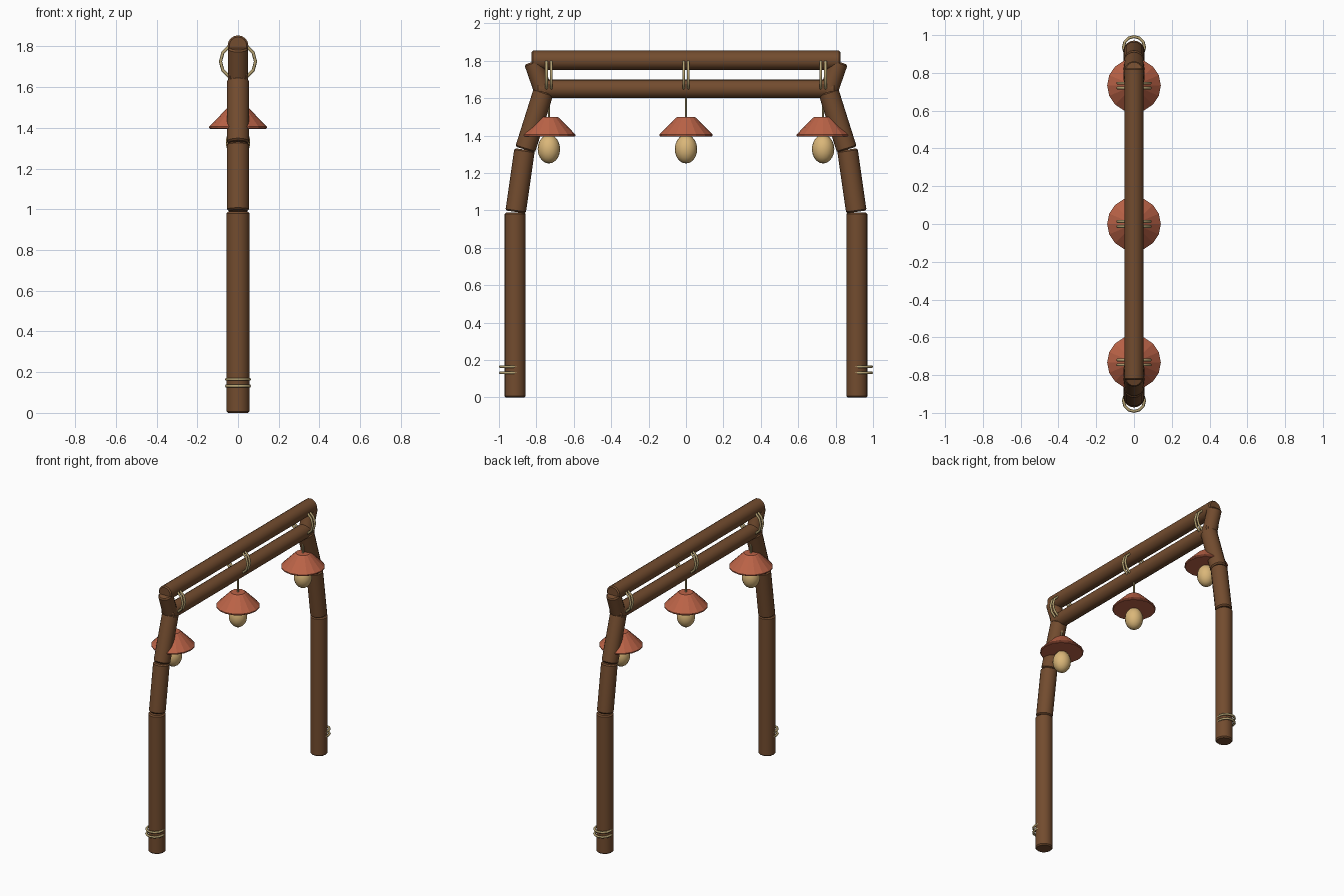
import bpy, math
from mathutils import Vector

if "Cube" in bpy.data.objects:
    bpy.data.objects.remove(bpy.data.objects["Cube"])


def material(name, rgb):
    m = bpy.data.materials.new(name)
    m.diffuse_color = (*rgb, 1)
    m.use_nodes = True
    m.node_tree.nodes["Principled BSDF"].inputs["Base Color"].default_value = m.diffuse_color
    return m


WOOD = material("brown wood", (0.17, 0.072, 0.028))
ROPE = material("tan rope", (0.46, 0.36, 0.17))
CLAY = material("terracotta", (0.50, 0.125, 0.063))
GLOW = material("warm bulb", (0.70, 0.47, 0.19))


def finish(name, mat, angle=None):
    ob = bpy.context.object
    ob.name = name
    ob.data.materials.append(mat)
    if angle:
        bpy.ops.object.shade_smooth_by_angle(angle=math.radians(angle))
    return ob


def log(name, a, b, r, mat=WOOD, sides=16, bevel=0.008):
    """Round log between two (y, z) points, with softened ends."""
    a, b = Vector((0, *a)), Vector((0, *b))
    d = b - a
    bpy.ops.mesh.primitive_cylinder_add(
        vertices=sides, radius=r, depth=d.length, location=(a + b) / 2,
        rotation=d.to_track_quat('Z', 'Y').to_euler())
    ob = bpy.context.object
    if bevel:
        mod = ob.modifiers.new("bevel", 'BEVEL')
        mod.width = bevel
        mod.segments = 1
        mod.limit_method = 'ANGLE'
        mod.angle_limit = math.radians(50)
        bpy.ops.object.modifier_apply(modifier=mod.name)
    return finish(name, mat, 35)


def ring(name, y, z, radius, rot=(0, 0, 0)):
    bpy.ops.mesh.primitive_torus_add(
        major_segments=12, minor_segments=6, major_radius=radius,
        minor_radius=0.008, location=(0, y, z), rotation=rot)
    return finish(name, ROPE, 65)


def lathe(name, profile, y, sides, mat):
    """Closed flat-sided turned shape from (radius, z) pairs."""
    verts, faces = [], []
    for r, z in profile:
        for i in range(sides):
            t = 2 * math.pi * i / sides
            verts.append((r * math.cos(t), y + r * math.sin(t), z))
    for k in range(len(profile) - 1):
        for i in range(sides):
            j = (i + 1) % sides
            faces.append((k * sides + i, k * sides + j,
                          (k + 1) * sides + j, (k + 1) * sides + i))
    faces.append(tuple(reversed(range(sides))))
    faces.append(tuple(range(len(verts) - sides, len(verts))))
    me = bpy.data.meshes.new(name)
    me.from_pydata(verts, [], faces)
    ob = bpy.data.objects.new(name, me)
    bpy.context.collection.objects.link(ob)
    me.materials.append(mat)
    return ob


# Bent side posts, each a chain of logs, with rope at the foot
for s, side in ((-1, "front"), (1, "back")):
    log(side + "_post", (s * 0.914, 0), (s * 0.914, 0.988), 0.057)
    log(side + "_post_middle", (s * 0.911, 0.992), (s * 0.863, 1.325), 0.055)
    log(side + "_post_upper", (s * 0.86, 1.325), (s * 0.762, 1.635), 0.055)
    log(side + "_post_tip", (s * 0.757, 1.62), (s * 0.818, 1.795), 0.049)
    for z in (0.132, 0.165):
        ring(side + "_foot_rope", s * 0.936, z, 0.056)

# Two long beams
log("top_beam", (-0.827, 1.803), (0.827, 1.803), 0.051)
log("lower_beam", (-0.80, 1.65), (0.80, 1.65), 0.05)

# Rope lashings and hanging lamps
for y in (-0.733, 0, 0.733):
    for dy in (-0.013, 0.013):
        ring("beam_rope", y + dy, 1.725, 0.086, (math.pi / 2, 0, 0))
    log("lamp_cord", (y, 1.48), (y, 1.62), 0.006, ROPE, 8, 0)
    lathe("lamp_shade", [(0.137, 1.395), (0.142, 1.399), (0.142, 1.406),
                         (0.056, 1.493), (0.047, 1.50)], y, 16, CLAY)
    bpy.ops.mesh.primitive_uv_sphere_add(segments=16, ring_count=10, radius=1,
                                         location=(0, y, 1.328))
    bulb = bpy.context.object
    bulb.scale = (0.06, 0.06, 0.077)
    bpy.ops.object.transform_apply(location=False, rotation=False, scale=True)
    finish("lamp_bulb", GLOW, 60)
